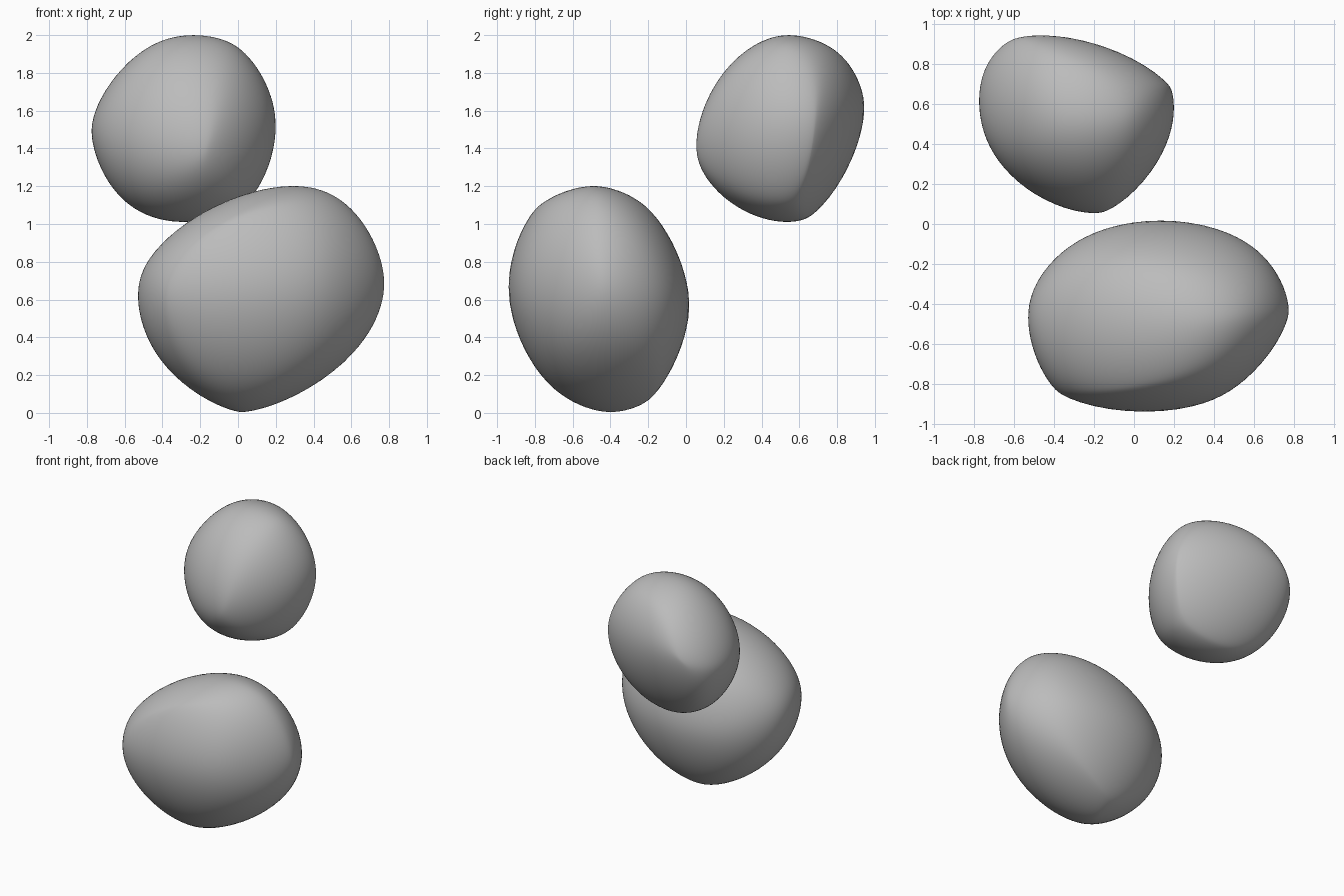
import bpy
import bmesh
from math import cos, sin, exp, pi
from mathutils import Vector

SPREAD = 3.0         # how tightly each measured direction shapes its surroundings
SMOOTHING = 0.002    # evens out small bumps

default_cube = bpy.data.objects.get("Cube")
if default_cube:
    bpy.data.objects.remove(default_cube, do_unlink=True)

stone_grey = bpy.data.materials.new("stone grey")
stone_grey.use_nodes = True
stone_grey.diffuse_color = (0.5, 0.5, 0.5, 1)
stone_grey.node_tree.nodes["Principled BSDF"].inputs["Base Color"].default_value = (0.5, 0.5, 0.5, 1)


def solve(matrix, values):
    """Solve a small linear system by elimination."""
    size = len(values)
    rows = [row + [value] for row, value in zip(matrix, values)]
    for i in range(size):
        pivot = max(range(i, size), key=lambda r: abs(rows[r][i]))
        rows[i], rows[pivot] = rows[pivot], rows[i]
        for r in range(i + 1, size):
            factor = rows[r][i] / rows[i][i]
            rows[r] = [a - factor * b for a, b in zip(rows[r], rows[i])]
    answer = [0.0] * size
    for i in reversed(range(size)):
        known = sum(rows[i][j] * answer[j] for j in range(i + 1, size))
        answer[i] = (rows[i][size] - known) / rows[i][i]
    return answer


def influence(a, b):
    return exp(SPREAD * (a.dot(b) - 1))


def outline_reach(low, high, outlines):
    """List (direction, reach) pairs: how far the stone extends each way."""
    pairs = []
    for axis in range(3):
        for sign, reach in ((-1, -low[axis]), (1, high[axis])):
            direction = Vector((0, 0, 0))
            direction[axis] = sign
            pairs.append((direction, reach))
    # Each outline gives three slanted directions per quadrant, counterclockwise
    for (a, b), quadrants in outlines.items():
        for quarter, triple in enumerate(quadrants):
            for step, reach in enumerate(triple, start=1):
                angle = (quarter + step / 4) * pi / 2
                direction = Vector((0, 0, 0))
                direction[a], direction[b] = cos(angle), sin(angle)
                pairs.append((direction, reach))
    return pairs


def make_stone(name, low, high, outlines):
    centre = (Vector(low) + Vector(high)) / 2
    pairs = outline_reach(low, high, outlines)
    ways = [way for way, _ in pairs]
    reach = [dist - way.dot(centre) for way, dist in pairs]
    mean = sum(reach) / len(reach)

    # Blend the reaches into one smooth rounded form
    matrix = [[influence(a, b) + (SMOOTHING if a is b else 0) for b in ways] for a in ways]
    weights = solve(matrix, [r - mean for r in reach])

    bm = bmesh.new()
    bmesh.ops.create_icosphere(bm, subdivisions=5, radius=1)
    for vert in bm.verts:
        normal = vert.co.normalized()
        support, slide = mean, Vector((0, 0, 0))
        for way, weight in zip(ways, weights):
            pull = weight * influence(normal, way)
            support += pull
            slide += SPREAD * pull * (way - normal * normal.dot(way))
        # The surface point whose tangent plane faces along the normal
        vert.co = centre + normal * support + slide
    for face in bm.faces:
        face.smooth = True

    mesh = bpy.data.meshes.new(name)
    bm.to_mesh(mesh)
    bm.free()
    mesh.materials.append(stone_grey)
    stone = bpy.data.objects.new(name, mesh)
    bpy.context.collection.objects.link(stone)


X, Y, Z = range(3)

# Large low stone at the front
make_stone("large_stone", (-0.53, -0.94, 0), (0.775, 0.02, 1.205), {
    (X, Y): ((0.57, 0.343, 0.138), (0.035, 0.156, 0.338),
             (0.708, 0.863, 0.93), (0.965, 0.944, 0.894)),
    (X, Z): ((1.01, 1.188, 1.257), (1.058, 0.919, 0.752),
             (0.289, 0.099, 0), (0.031, 0.209, 0.483)),
    (Y, Z): ((0.277, 0.626, 0.947), (1.325, 1.329, 1.17),
             (0.66, 0.407, 0.174), (-0.133, -0.184, -0.16)),
})

# Small raised stone at the back
make_stone("small_stone", (-0.775, 0.055, 1.01), (0.2, 0.945, 2), {
    (X, Y): ((0.43, 0.615, 0.764), (1.085, 1.096, 0.985),
             (0.52, 0.262, 0.06), (-0.113, -0.117, -0.003)),
    (X, Z): ((0.803, 1.372, 1.795), (1.975, 1.722, 1.309),
             (0.174, -0.368, -0.785), (-1, -0.757, -0.352)),
    (Y, Z): ((1.514, 1.92, 2.085), (1.663, 1.138, 0.53),
             (-0.57, -0.948, -1.105), (-0.708, -0.265, 0.295)),
})
